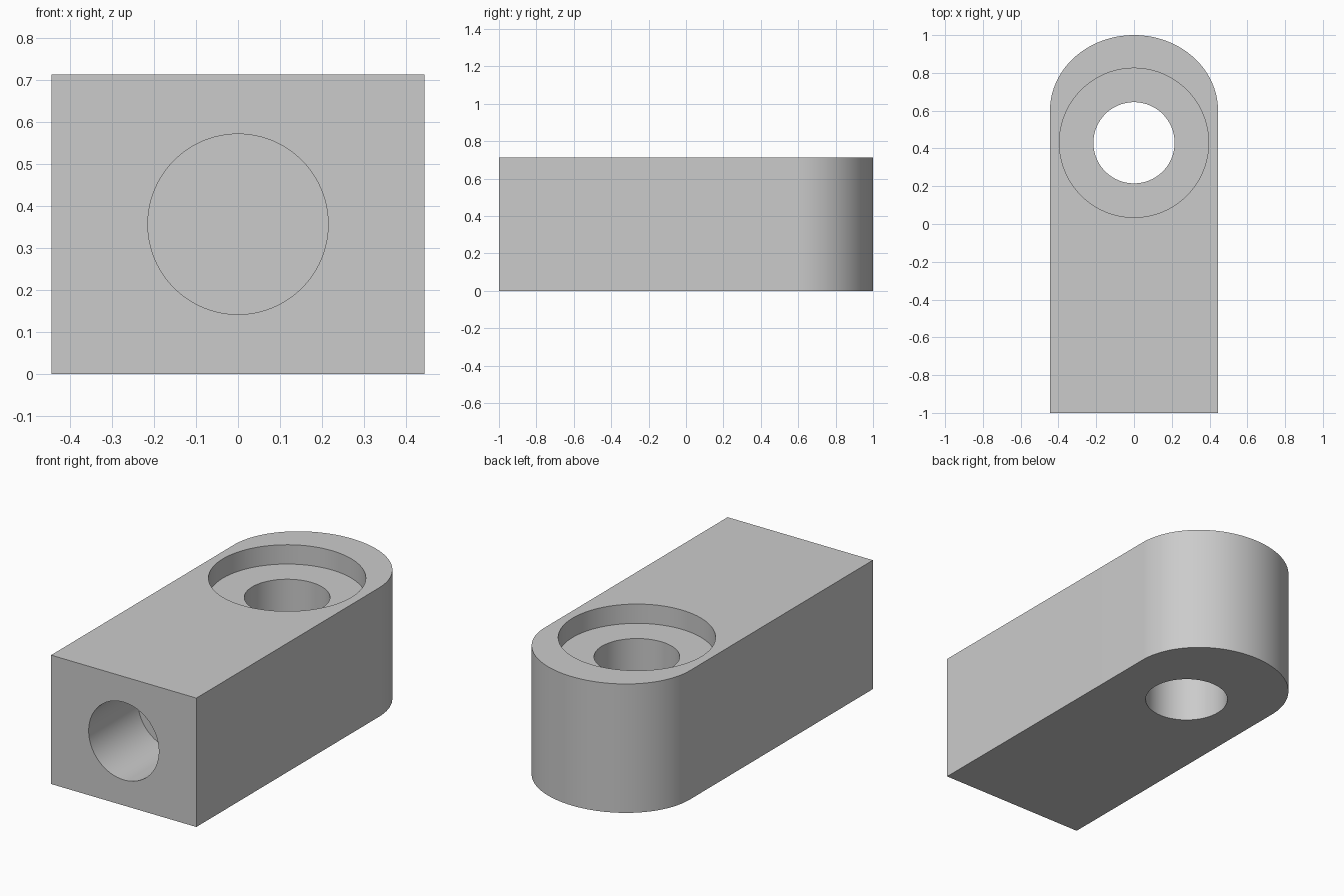
import bpy, bmesh, math
from math import radians

cube = bpy.data.objects.get("Cube")
if cube:
    bpy.data.objects.remove(cube, do_unlink=True)

HALF_W, HEIGHT = 0.445, 0.714
HOLE_Y, HOLE_R = 0.43, 0.215

grey = bpy.data.materials.new("light grey")
grey.use_nodes = True
colour = (0.6, 0.6, 0.6, 1)
grey.diffuse_color = colour
grey.node_tree.nodes["Principled BSDF"].inputs["Base Color"].default_value = colour

# Block outline: square front, elliptical back
outline = [(-HALF_W, -1), (HALF_W, -1)]
for i in range(65):
    a = math.pi * i / 64
    outline.append((HALF_W * math.cos(a), 0.6 + 0.4 * math.sin(a)))

bm = bmesh.new()
base = bm.faces.new([bm.verts.new((x, y, 0)) for x, y in outline])
top = bmesh.ops.extrude_face_region(bm, geom=[base])["geom"]
bmesh.ops.translate(bm, vec=(0, 0, HEIGHT),
                    verts=[v for v in top if isinstance(v, bmesh.types.BMVert)])
bmesh.ops.recalc_face_normals(bm, faces=bm.faces)
mesh = bpy.data.meshes.new("block")
bm.to_mesh(mesh)
bm.free()
mesh.materials.append(grey)
block = bpy.data.objects.new("block", mesh)
bpy.context.collection.objects.link(block)


def drill(name, radius, depth, location, rotation=(0, 0, 0)):
    """Cut a round hole into the block."""
    bpy.ops.mesh.primitive_cylinder_add(vertices=96, radius=radius, depth=depth,
                                        location=location, rotation=rotation)
    cutter = bpy.context.object
    cutter.name = name
    cutter.data.materials.append(grey)
    cutter.hide_render = True
    mod = block.modifiers.new(name, 'BOOLEAN')
    mod.operation = 'DIFFERENCE'
    mod.solver = 'EXACT'
    mod.object = cutter
    bpy.context.view_layer.objects.active = block
    bpy.ops.object.modifier_apply(modifier=name)
    bpy.data.objects.remove(cutter, do_unlink=True)


# Vertical through hole, its counterbore, and the blind bore in the front
drill("through_hole", HOLE_R, 2, (0, HOLE_Y, HEIGHT / 2))
drill("counterbore", 0.395, 0.214, (0, HOLE_Y, HEIGHT))
drill("front_bore", HOLE_R, 0.86, (0, -1, HEIGHT / 2), (radians(90), 0, 0))

# Smooth the curved walls, keep the rims sharp
bpy.ops.object.select_all(action='DESELECT')
block.select_set(True)
bpy.context.view_layer.objects.active = block
bpy.ops.object.shade_smooth_by_angle(angle=radians(30))
